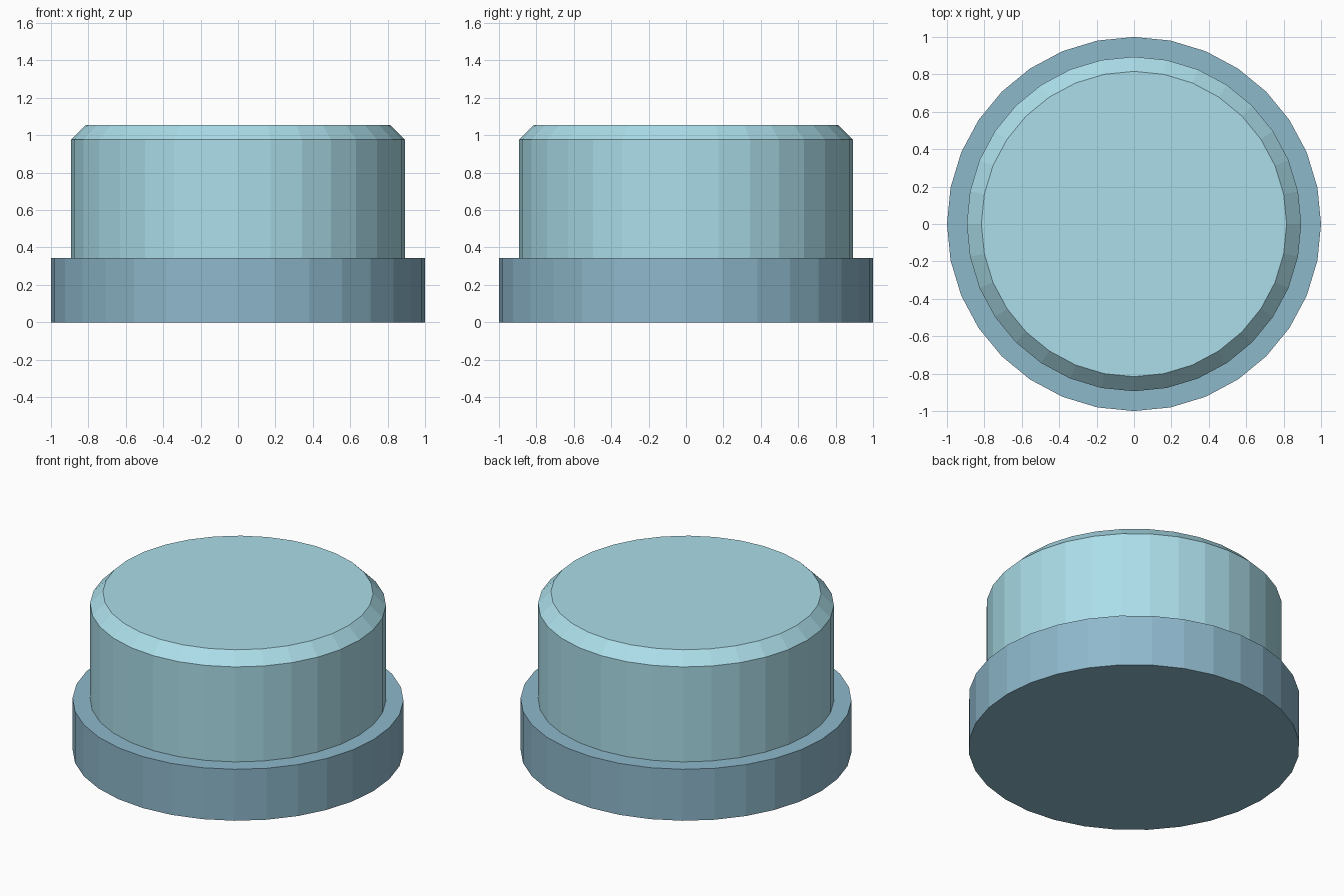
import bpy, bmesh

if "Cube" in bpy.data.objects:
    bpy.data.objects.remove(bpy.data.objects["Cube"])

SIDES = 32


def material(name, color):
    mat = bpy.data.materials.new(name)
    mat.diffuse_color = color
    mat.use_nodes = True
    mat.node_tree.nodes["Principled BSDF"].inputs["Base Color"].default_value = mat.diffuse_color
    return mat


def disc(name, radius, z0, z1, mat):
    bpy.ops.mesh.primitive_cylinder_add(
        vertices=SIDES, radius=radius, depth=z1 - z0, location=(0, 0, (z0 + z1) / 2))
    obj = bpy.context.object
    obj.name = name
    obj.data.materials.append(mat)
    return obj


# Wide dark base ring
disc("base", 1.0, 0.0, 0.343, material("dark_blue", (0.27, 0.48, 0.60, 1)))

# Push-button cap
CAP_RADIUS, CHAMFER = 0.894, 0.078
cap = disc("button_cap", CAP_RADIUS, 0.343, 1.054,
           material("light_blue", (0.41, 0.73, 0.82, 1)))

# Chamfer around the upper rim of the cap
bm = bmesh.new()
bm.from_mesh(cap.data)
top = max(bm.faces, key=lambda f: f.calc_center_median().z)
bmesh.ops.inset_region(bm, faces=[top], thickness=0.02)
for v in top.verts:
    xy = v.co.xy.normalized() * (CAP_RADIUS - CHAMFER)
    v.co.x, v.co.y = xy
rim = [v for v in bm.verts if v.co.z > 0 and v not in set(top.verts)]
for v in rim:
    v.co.z -= CHAMFER
bm.to_mesh(cap.data)
bm.free()
